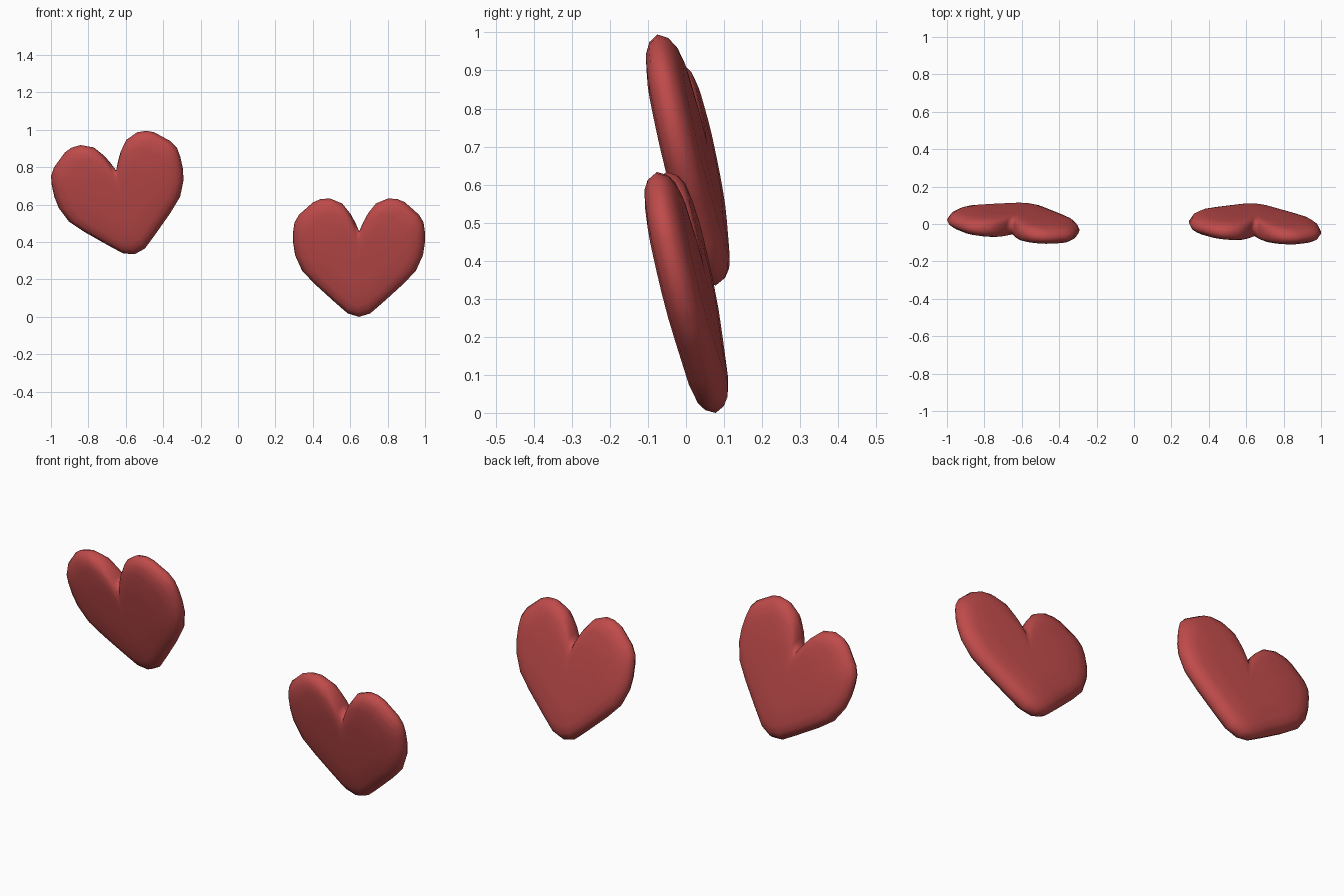
import bpy, bmesh, math
from mathutils import Vector

if "Cube" in bpy.data.objects:
    bpy.data.objects.remove(bpy.data.objects["Cube"])

red = bpy.data.materials.new("heart red")
red.diffuse_color = (0.53, 0.07, 0.07, 1)
red.use_nodes = True
red.node_tree.nodes["Principled BSDF"].inputs["Base Color"].default_value = red.diffuse_color

# Right half of the heart outline, notch to tip
HALF = [(0, .455), (.022, .505), (.048, .553), (.09, .606), (.155, .633), (.205, .63),
        (.245, .613), (.32, .547), (.345, .505), (.352, .456), (.352, .395), (.342, .33),
        (.304, .246), (.235, .174), (.128, .077), (.06, .018), (0, 0)]
OUTLINE = HALF + [(-u, z) for u, z in HALF[-2:0:-1]]
CENTER = Vector((0, .31))
# Cushion profile: outline scale, half thickness
PROFILE = [(.96, .025), (.89, .04), (.77, .049), (.45, .054)]
YAW, LEAN = -.08, -.225
NORMAL = Vector((YAW, -1, LEAN)).normalized()


def heart(name, tip_x, tip_z, angle):
    bm = bmesh.new()
    c, s = math.cos(angle), math.sin(angle)

    def vert(p, h):
        u, z = p.x * c - p.y * s, p.x * s + p.y * c
        return bm.verts.new(Vector((tip_x + u, .078 + YAW * u + LEAN * z, tip_z + z)) + NORMAL * h)

    def ring(scale, h):
        return [vert(CENTER + (Vector(p) - CENTER) * scale, h) for p in OUTLINE]

    n = len(OUTLINE)
    rim = ring(1, 0)
    # Front and back cushions share the rim
    for side in (1, -1):
        prev = rim
        for scale, h in PROFILE:
            cur = ring(scale, side * h)
            for i in range(n):
                j = (i + 1) % n
                bm.faces.new((prev[i], prev[j], cur[j], cur[i]))
            prev = cur
        mid = vert(CENTER, side * .055)
        for i in range(n):
            bm.faces.new((prev[i], prev[(i + 1) % n], mid))
    bmesh.ops.recalc_face_normals(bm, faces=bm.faces)
    for f in bm.faces:
        f.smooth = True
    mesh = bpy.data.meshes.new(name)
    bm.to_mesh(mesh)
    bm.free()
    mesh.materials.append(red)
    bpy.context.collection.objects.link(bpy.data.objects.new(name, mesh))


heart("right_heart", .647, 0, 0)
heart("left_heart", -.552, .335, math.radians(12.7))
